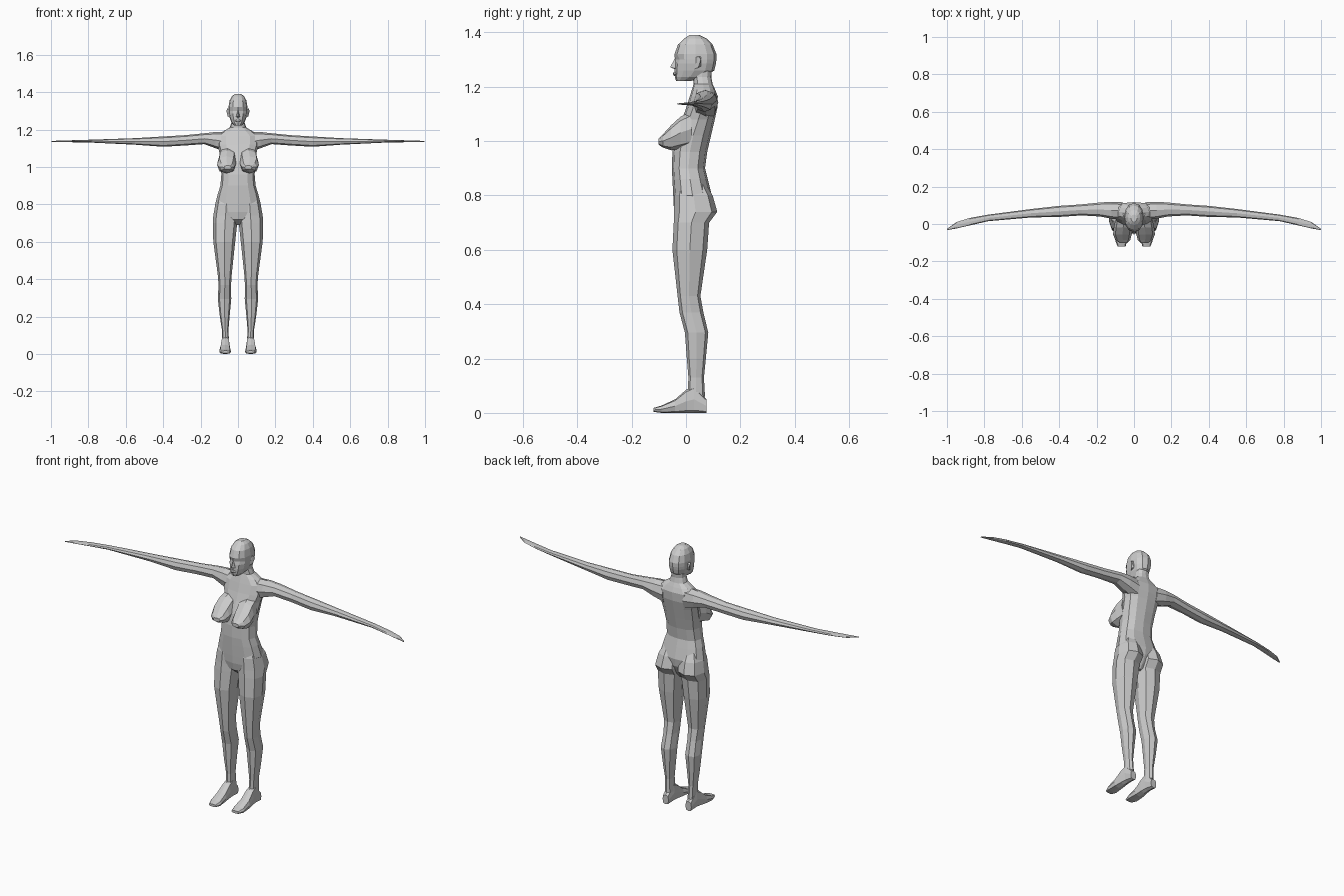
import bpy, bmesh, math
from mathutils import Vector

skin = bpy.data.materials.new("plain_grey")
skin.diffuse_color = (0.6, 0.6, 0.6, 1)


def loft(name, axis, rings, sides=8, power=2.4, mirror=False):
    """Skin oval rings along an axis; each ring = (position, a0, a1, b0, b1)."""
    bm = bmesh.new()
    prev = None
    loops = []
    for p, a0, a1, b0, b1 in rings:
        loop = []
        for i in range(sides):
            t = 2 * math.pi * i / sides
            c, s = math.cos(t), math.sin(t)
            u = math.copysign(abs(c) ** (2 / power), c)
            v = math.copysign(abs(s) ** (2 / power), s)
            a = (a0 + a1) / 2 + u * (a1 - a0) / 2
            b = (b0 + b1) / 2 + v * (b1 - b0) / 2
            co = {'x': (p, a, b), 'y': (a, p, b), 'z': (a, b, p)}[axis]
            loop.append(bm.verts.new(co))
        if prev:
            for i in range(sides):
                j = (i + 1) % sides
                bm.faces.new((prev[i], prev[j], loop[j], loop[i]))
        loops.append(loop)
        prev = loop
    bm.faces.new(loops[0])
    bm.faces.new(loops[-1])
    return finish(name, bm, mirror)


def finish(name, bm, mirror=False):
    bmesh.ops.recalc_face_normals(bm, faces=bm.faces)
    me = bpy.data.meshes.new(name)
    bm.to_mesh(me)
    bm.free()
    me.materials.append(skin)
    ob = bpy.data.objects.new(name, me)
    bpy.context.collection.objects.link(ob)
    if mirror:
        ob.modifiers.new("mirror", 'MIRROR').use_axis[0] = True
    return ob


def hull(name, points, mirror=False):
    bm = bmesh.new()
    for p in points:
        bm.verts.new(p)
    bmesh.ops.convex_hull(bm, input=bm.verts)
    return finish(name, bm, mirror)


def symmetric(rows):
    return [(z, -w, w, f, b) for z, w, f, b in rows]


# Torso from crotch to neck
loft("torso", 'z', symmetric([
    (0.69, 0.015, 0.0, 0.05), (0.72, 0.05, -0.038, 0.07),
    (0.76, 0.10, -0.045, 0.09), (0.80, 0.122, -0.047, 0.095),
    (0.86, 0.107, -0.05, 0.08), (0.90, 0.094, -0.052, 0.07),
    (0.96, 0.089, -0.05, 0.078), (1.02, 0.094, -0.04, 0.092),
    (1.08, 0.10, -0.015, 0.106), (1.12, 0.112, 0.0, 0.115),
    (1.165, 0.112, 0.014, 0.117), (1.19, 0.08, 0.022, 0.107),
    (1.21, 0.045, 0.028, 0.098), (1.235, 0.036, 0.025, 0.093),
    (1.27, 0.036, 0.025, 0.096)]), sides=12)

# Breasts
loft("breast", 'y', [
    (0.02, 0.008, 0.10, 0.98, 1.11), (-0.02, 0.008, 0.108, 0.972, 1.09),
    (-0.055, 0.012, 0.112, 0.966, 1.058), (-0.085, 0.02, 0.10, 0.976, 1.025),
    (-0.102, 0.035, 0.075, 0.988, 1.008)], mirror=True)

# Head, with the eye sockets pressed in
head = loft("head", 'z', symmetric([
    (1.222, 0.02, -0.037, 0.02), (1.236, 0.034, -0.041, 0.07),
    (1.26, 0.044, -0.042, 0.104), (1.285, 0.05, -0.040, 0.11),
    (1.30, 0.051, -0.041, 0.112), (1.32, 0.051, -0.042, 0.112),
    (1.355, 0.045, -0.03, 0.098), (1.378, 0.033, -0.006, 0.075),
    (1.39, 0.016, 0.012, 0.05)]), sides=12, power=2.3)
for v in head.data.vertices:
    if abs(v.co.z - 1.30) < 0.003 and v.co.y < -0.02 and abs(v.co.x) > 0.01:
        v.co.y += 0.009

# Nose, lips and ears
hull("nose", [(0, -0.040, 1.307), (0, -0.058, 1.272), (-0.011, -0.038, 1.267),
              (0.011, -0.038, 1.267), (0, -0.035, 1.262), (0, -0.02, 1.285)])
loft("lips", 'z', symmetric([(1.240, 0.008, -0.044, -0.03),
                             (1.247, 0.016, -0.048, -0.03),
                             (1.255, 0.007, -0.046, -0.03)]), sides=8)
hull("ear", [(0.045, 0.03, 1.265), (0.045, 0.03, 1.305), (0.058, 0.045, 1.312),
             (0.062, 0.055, 1.30), (0.055, 0.045, 1.27), (0.045, 0.055, 1.275),
             (0.045, 0.055, 1.31)], mirror=True)

# Arms with long flat hands
loft("arm", 'x', [
    (0.06, 0.022, 0.116, 1.08, 1.188), (0.12, 0.028, 0.119, 1.10, 1.187),
    (0.18, 0.04, 0.115, 1.122, 1.18), (0.28, 0.046, 0.105, 1.115, 1.17),
    (0.40, 0.038, 0.097, 1.108, 1.163), (0.55, 0.035, 0.08, 1.119, 1.154),
    (0.78, 0.015, 0.05, 1.13, 1.146), (0.88, -0.008, 0.032, 1.132, 1.143),
    (0.95, -0.024, 0.01, 1.133, 1.141), (1.0, -0.033, -0.026, 1.135, 1.139)],
    mirror=True)

# Legs, with the buttock as the widest back ring
loft("leg", 'z', [
    (0.06, 0.048, 0.084, 0.005, 0.07), (0.13, 0.051, 0.086, 0.009, 0.066),
    (0.20, 0.045, 0.097, 0.003, 0.073), (0.295, 0.036, 0.108, -0.004, 0.082),
    (0.37, 0.037, 0.104, -0.024, 0.064), (0.43, 0.033, 0.109, -0.031, 0.053),
    (0.60, 0.015, 0.132, -0.05, 0.078), (0.70, 0.004, 0.135, -0.045, 0.085),
    (0.74, 0.001, 0.132, -0.044, 0.115), (0.80, 0.004, 0.121, -0.042, 0.098),
    (0.84, 0.02, 0.10, -0.03, 0.075)], mirror=True)

# Feet from heel to toes
loft("foot", 'y', [
    (0.076, 0.05, 0.085, 0, 0.05), (0.03, 0.046, 0.088, 0, 0.10),
    (0.0, 0.044, 0.092, 0, 0.085), (-0.04, 0.041, 0.098, 0, 0.05),
    (-0.09, 0.037, 0.10, 0, 0.027), (-0.12, 0.045, 0.088, 0.004, 0.018)],
    power=3.2, mirror=True)
